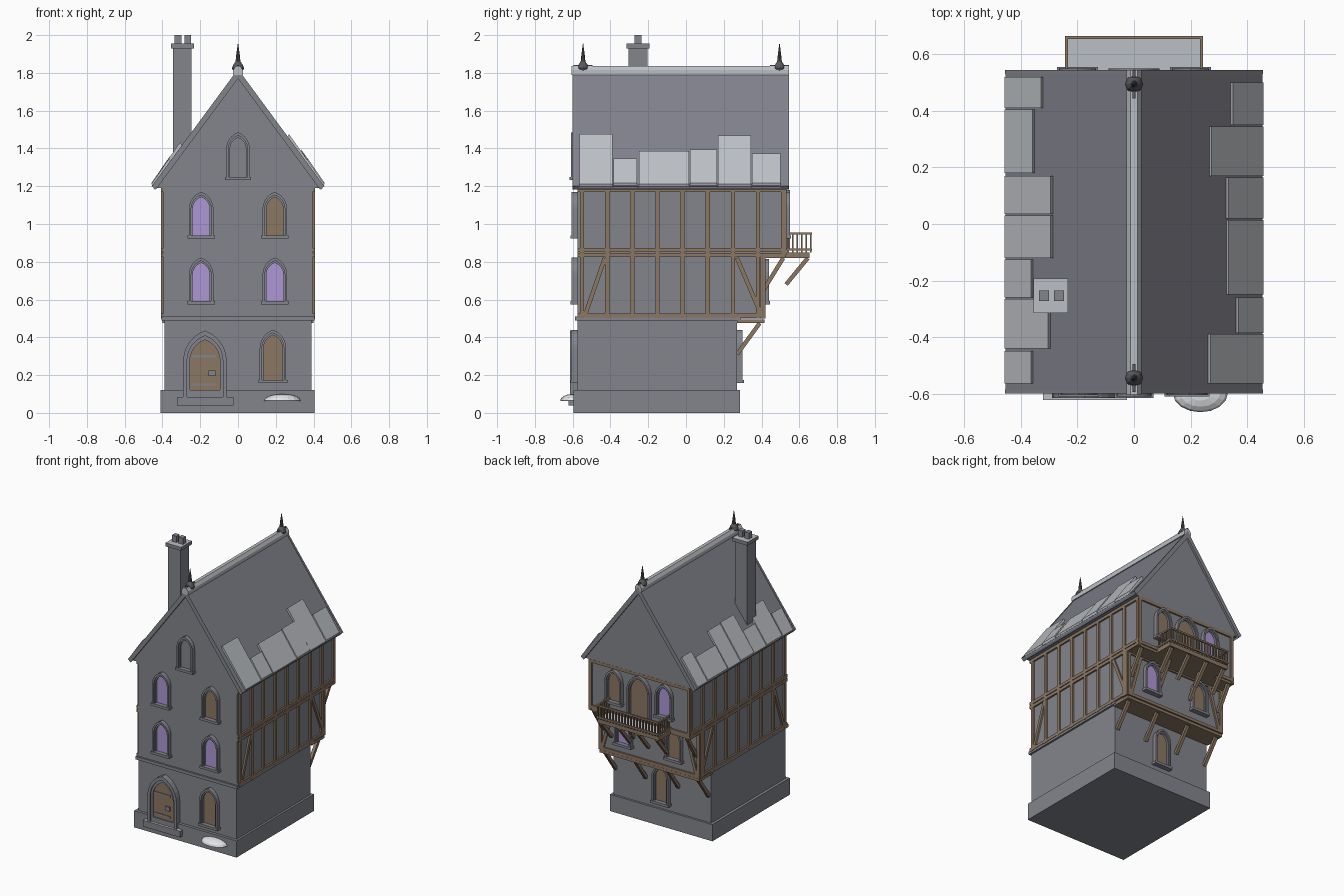
import bpy, bmesh, math
from mathutils import Vector, Matrix

if "Cube" in bpy.data.objects:
    bpy.data.objects.remove(bpy.data.objects["Cube"])


def material(name, r, g, b):
    m = bpy.data.materials.new(name)
    m.use_nodes = True
    m.diffuse_color = (r, g, b, 1)
    m.node_tree.nodes["Principled BSDF"].inputs["Base Color"].default_value = (r, g, b, 1)
    return m


STONE = material("grey stone", .23, .235, .265)
SLATE = material("roof slate", .22, .22, .26)
PALE = material("pale shingle", .5, .52, .55)
WOOD = material("brown timber", .26, .185, .125)
GLASS = material("violet glass", .43, .31, .67)
METAL = material("dark metal", .1, .1, .11)
SNOW = material("snow", .8, .82, .84)


def finish(name, bm, mat, top=None):
    """Turn a bmesh into an object; faces looking up may take a second material."""
    bmesh.ops.recalc_face_normals(bm, faces=bm.faces)
    me = bpy.data.meshes.new(name)
    me.materials.append(mat)
    if top:
        me.materials.append(top)
        for f in bm.faces:
            f.material_index = int(f.normal.z > .9)
    bm.to_mesh(me)
    bm.free()
    ob = bpy.data.objects.new(name, me)
    bpy.context.collection.objects.link(ob)
    return ob


def add_box(bm, x0, x1, y0, y1, z0, z1):
    mat = Matrix.Translation(((x0 + x1) / 2, (y0 + y1) / 2, (z0 + z1) / 2))
    bmesh.ops.create_cube(bm, size=1, matrix=mat @ Matrix.Diagonal((x1 - x0, y1 - y0, z1 - z0, 1)))


def box(name, mat, *dims, top=None):
    bm = bmesh.new()
    add_box(bm, *dims)
    return finish(name, bm, mat, top)


def add_beam(bm, p, q, w=.022, d=.022):
    p, q = Vector(p), Vector(q)
    rot = (q - p).to_track_quat('Z', 'Y').to_matrix().to_4x4()
    bmesh.ops.create_cube(bm, size=1, matrix=Matrix.Translation((p + q) / 2) @ rot
                          @ Matrix.Diagonal((w, d, (q - p).length, 1)))


def beams(name, pairs, w=.022, d=.022, mat=WOOD):
    bm = bmesh.new()
    for p, q in pairs:
        add_beam(bm, p, q, w, d)
    return finish(name, bm, mat)


def prism(name, mat, pts, y0, y1):
    """Extrude an x-z outline along y."""
    bm = bmesh.new()
    face = bm.faces.new([bm.verts.new((x, y0, z)) for x, z in pts])
    ext = bmesh.ops.extrude_face_region(bm, geom=[face])["geom"]
    bmesh.ops.translate(bm, vec=(0, y1 - y0, 0), verts=[v for v in ext if isinstance(v, bmesh.types.BMVert)])
    return finish(name, bm, mat)


def arch(cx, a, z0, spring, n=6):
    """Pointed arch outline from the left foot to the right foot."""
    h = 1.4 * a
    r = (a * a + h * h) / (2 * a)
    end = math.atan2(h, r - a)
    side = [(a - r + r * math.cos(end * i / n), spring + r * math.sin(end * i / n)) for i in range(n + 1)]
    right = [(a, z0)] + side
    return [(cx - x, z) for x, z in right] + [(cx + x, z) for x, z in right[-2::-1]]


def window(name, cx, wall, side, z0, z1, a, pane, sill=True):
    spring = z1 - 1.4 * a
    rings = ((a, a - .012, .03), (a - .012, a - .02, .02))
    for part, (outer, inner, depth) in zip(("outer", "inner"), rings):
        ring = arch(cx, outer, z0, spring) + arch(cx, inner, z0, spring)[::-1]
        prism(f"{name}_{part}_frame", STONE, ring, wall - side * .01, wall + side * depth)
    prism(name + "_pane", pane, arch(cx, a - .019, z0, spring), wall - side * .01, wall + side * .006)
    if sill:
        ys = sorted((wall - side * .01, wall + side * .036))
        box(name + "_sill", STONE, cx - a - .007, cx + a + .007, *ys, z0 - .018, z0)


# Walls: each storey reaches further out at the back
FRONT, BACK1, BACK2, BACK3 = -.575, .27, .41, .52
box("plinth", STONE, -.41, .405, -.595, .285, 0, .12)
box("ground_storey", STONE, -.39, .39, FRONT, BACK1, .1, .5)
box("middle_storey", STONE, -.395, .395, FRONT, BACK2, .5, .84)
box("upper_storey", STONE, -.395, .395, FRONT, BACK3, .84, 1.2)
box("string_course", STONE, -.404, .404, -.588, .29, .488, .51)
prism("gable_wall", STONE, [(-.43, 1.19), (.43, 1.19), (0, 1.79)], -.58, .53)

# Roof slabs, ridge and verge boards
for s, side in ((1, "east"), (-1, "west")):
    prism(f"roof_slope_{side}", SLATE,
          [(0, 1.815), (s * .455, 1.2), (s * .44, 1.182), (0, 1.775)], -.595, .54)
    for y, end in ((-.6, "front"), (.53, "back")):
        prism(f"verge_{end}_{side}", STONE,
              [(0, 1.82), (s * .457, 1.2), (s * .435, 1.182), (0, 1.77)], y, y + .015)
prism("ridge_cap", PALE, [(-.026, 1.79), (-.026, 1.815), (-.012, 1.836),
                          (.012, 1.836), (.026, 1.815), (.026, 1.79)], -.605, .545)

# Loose shingle courses along both eaves: start, end, inner reach
SLOPE = (1.815 - 1.2) / .455
EAST = ((-.565, -.39, .26), (-.385, -.26, .36), (-.25, .015, .325),
        (.02, .165, .325), (.17, .345, .265), (.35, .5, .34))
WEST = ((-.565, -.45, .355), (-.44, -.265, .295), (-.26, -.125, .355), (-.12, .03, .285),
        (.035, .17, .285), (.18, .405, .35), (.41, .52, .32))
for s, side, rows in ((1, "east", EAST), (-1, "west", WEST)):
    for i, (y0, y1, x) in enumerate(rows):
        z = 1.815 - x * SLOPE
        lift = .012 + .006 * (i % 2)
        prism(f"shingle_{side}_{i + 1}", PALE,
              [(s * x, z - .005), (s * (x + .01), z + lift), (s * .458, 1.2 + lift), (s * .45, 1.193)], y0, y1)

# Chimney
box("chimney_stack", STONE, -.343, -.245, -.305, -.205, 1.25, 1.935)
box("chimney_cap", STONE, -.356, -.233, -.315, -.193, 1.93, 1.955, top=PALE)
for i, x in enumerate((-.318, -.266)):
    box(f"chimney_pot_{i + 1}", STONE, x - .018, x + .018, -.272, -.236, 1.95, 2)

# Finials turned from a profile
PROFILE = ((.022, 1.8), (.032, 1.825), (.024, 1.845), (.013, 1.86), (.009, 1.9), (.001, 1.955))
for y, end in ((-.545, "front"), (.495, "back")):
    bm = bmesh.new()
    rings = [[bm.verts.new((r * math.cos(k * math.pi / 5), y + r * math.sin(k * math.pi / 5), z))
              for k in range(10)] for r, z in PROFILE]
    for lo, hi in zip(rings, rings[1:]):
        for k in range(10):
            bm.faces.new((lo[k - 1], lo[k], hi[k], hi[k - 1]))
    add_box(bm, -.006, .006, y - .05, y + .05, 1.832, 1.842)
    finish("finial_" + end, bm, METAL)

# Front windows
window("attic_window", 0, -.58, -1, 1.25, 1.485, .062, STONE)
for z, colors in ((.94, (GLASS, WOOD)), (.592, (GLASS, GLASS))):
    for x, pane in zip((-.195, .195), colors):
        window(f"front_window_{x}_{z}", x, FRONT, -1, z, z + .23, .065, pane)
window("front_window_ground", .185, FRONT, -1, .175, .44, .07, WOOD)

# Back windows and the balcony door
for x, upper, middle in ((.2, WOOD, GLASS), (-.2, GLASS, WOOD)):
    window(f"back_window_upper_{x}", x, BACK3, 1, .94, 1.17, .065, upper)
    window(f"back_window_middle_{x}", x, BACK2, 1, .592, .815, .065, middle)
window("back_window_ground", 0, BACK1, 1, .175, .44, .065, WOOD)
window("balcony_door", 0, BACK3, 1, .86, 1.18, .09, WOOD, sill=False)

# Front door with step, strap hinges and handle
prism("door_surround", STONE, arch(-.175, .115, .085, .275) + arch(-.175, .095, .085, .275)[::-1], -.57, -.615)
prism("door_inner_frame", STONE, arch(-.175, .095, .085, .275) + arch(-.175, .08, .085, .275)[::-1], -.57, -.605)
prism("door_panel", WOOD, arch(-.175, .081, .12, .275), -.57, -.597)
box("door_threshold", STONE, -.265, -.085, -.605, -.57, .085, .12)
box("door_step", STONE, -.322, -.025, -.622, -.57, .04, .085, top=PALE)
for z in (.15, .3):
    box(f"door_hinge_{z}", STONE, -.245, -.12, -.602, -.595, z - .006, z + .006)
box("door_handle", STONE, -.155, -.12, -.61, -.595, .195, .225)

# Snow heap by the plinth
bm = bmesh.new()
bmesh.ops.create_uvsphere(bm, u_segments=16, v_segments=8, radius=1,
                          matrix=Matrix.Translation((.235, -.6, .065)) @ Matrix.Diagonal((.097, .066, .035, 1)))
bmesh.ops.bisect_plane(bm, geom=bm.verts[:] + bm.edges[:] + bm.faces[:], plane_co=(0, 0, .064),
                       plane_no=(0, 0, -1), clear_outer=True)
bmesh.ops.holes_fill(bm, edges=bm.edges)
finish("snow_heap", bm, SNOW)

# Side timber framing
POSTS = [-.55 + .133 * i for i in range(9)]
for s, side in ((1, "east"), (-1, "west")):
    x = s * .396
    pairs = [((x, y, .845), (x, y, 1.19)) for y in POSTS]
    pairs += [((x, y, .5), (x, y, .84)) for y in POSTS[:8] + [.405]]
    pairs += [((x, FRONT, z), (x, e, z)) for z, e in ((1.18, .53), (.862, .53), (.835, .53), (.515, .415))]
    pairs += [((x, -.535, .515), (x, -.43, .82)), ((x, .4, .515), (x, .27, .82))]
    beams("side_timbers_" + side, pairs)

# Back timber framing, floor beams and braces
pairs = []
for s in (1, -1):
    pairs += [((s * .39, BACK3, .84), (s * .39, BACK3, 1.19)), ((s * .39, BACK2, .5), (s * .39, BACK2, .84)),
              ((s * .375, BACK2, .515), (s * .29, BACK2, .82))]
for y, z in ((BACK3, 1.18), (BACK3, .85), (BACK2, .82), (BACK2, .51)):
    pairs.append(((-.4, y, z), (.4, y, z)))
beams("back_timbers", pairs)
box("middle_floor_edge", WOOD, -.4, .4, .27, .415, .475, .495)
box("upper_floor_edge", WOOD, -.4, .4, .41, .525, .82, .838)
JOISTS = (-.37, -.13, .13, .37)
beams("lower_brackets", [((x, .27, .31), (x, .39, .475)) for x in JOISTS])
beams("upper_brackets", [((x, .41, .65), (x, .515, .82)) for x in JOISTS])
beams("balcony_struts", [((x, .53, .68), (x, .645, .82)) for x in (-.22, -.075, .075, .22)])

# Balcony
box("balcony_floor", WOOD, -.245, .245, BACK3, .655, .82, .85, top=PALE)
bm = bmesh.new()
for z in (.865, .95):
    add_beam(bm, (-.245, .66, z), (.245, .66, z), .012, .012)
    for s in (1, -1):
        add_beam(bm, (s * .239, BACK3, z), (s * .239, .66, z), .012, .012)
for i in range(21):
    add_beam(bm, (-.239 + .0239 * i, .66, .85), (-.239 + .0239 * i, .66, .95), .008, .008)
for i in range(5):
    for s in (1, -1):
        add_beam(bm, (s * .239, .54 + .024 * i, .85), (s * .239, .54 + .024 * i, .95), .008, .008)
finish("balcony_railing", bm, WOOD)
